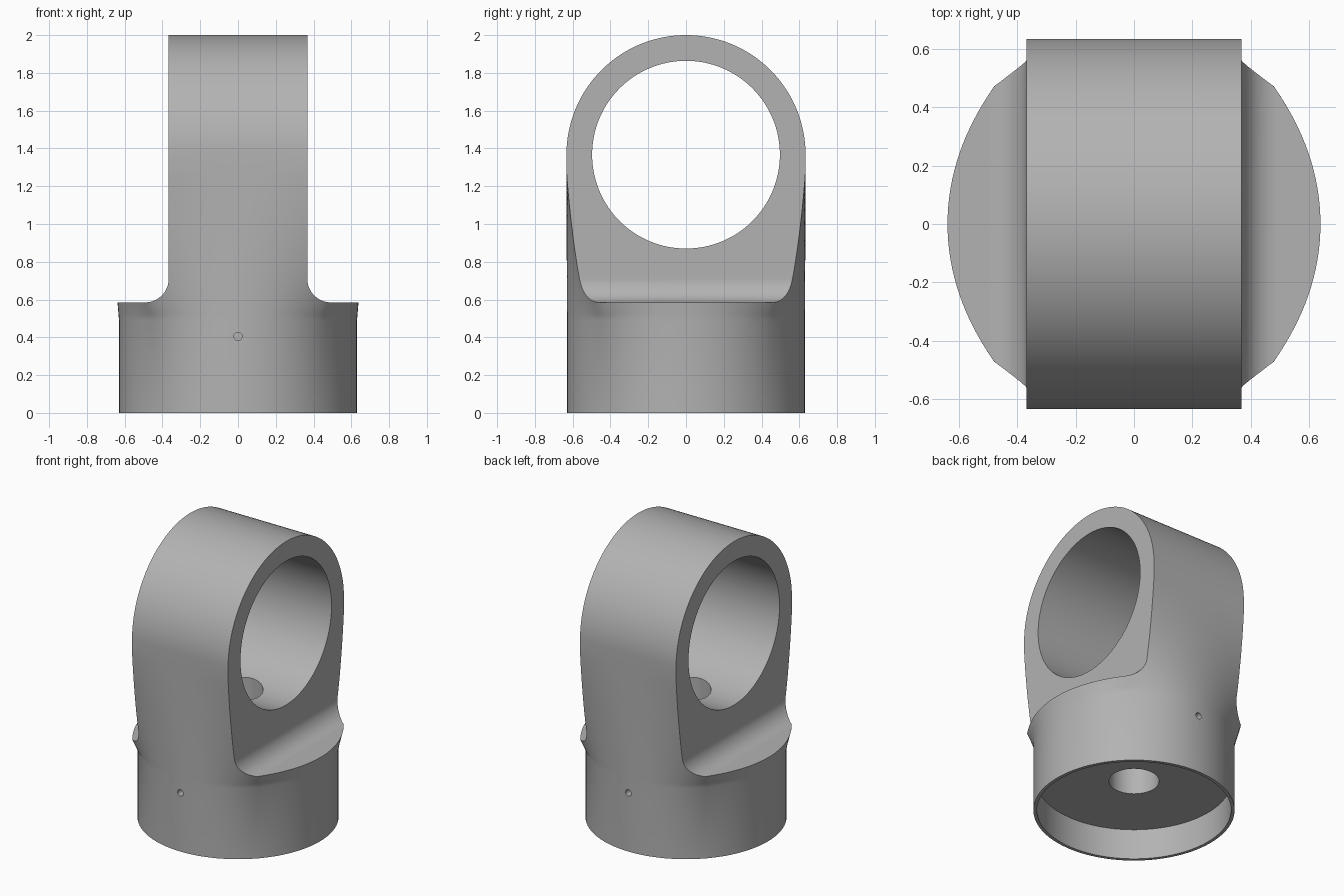
import bpy, bmesh, math
from mathutils import Matrix

cube = bpy.data.objects.get("Cube")
if cube:
    bpy.data.objects.remove(cube, do_unlink=True)

R = 0.63            # base radius
EYE_R = 0.633       # outer radius of the eye
EYE_Z = 1.367       # height of the eye centre
SLAB = 0.367        # half thickness of the eye
LEDGE = 0.585       # height of the shoulders
FILLET = 0.125
SEG = 128

grey = bpy.data.materials.new("plain grey")
grey.use_nodes = True
colour = (0.45, 0.45, 0.45, 1)
grey.diffuse_color = colour
grey.node_tree.nodes["Principled BSDF"].inputs["Base Color"].default_value = colour


def make_object(name, bm):
    bmesh.ops.recalc_face_normals(bm, faces=bm.faces)
    mesh = bpy.data.meshes.new(name)
    bm.to_mesh(mesh)
    bm.free()
    mesh.materials.append(grey)
    obj = bpy.data.objects.new(name, mesh)
    bpy.context.collection.objects.link(obj)
    return obj


def cylinder(name, radius, depth, centre, axis="Z", seg=SEG):
    turn = {"X": Matrix.Rotation(math.pi / 2, 4, "Y"),
            "Y": Matrix.Rotation(math.pi / 2, 4, "X"),
            "Z": Matrix.Identity(4)}[axis]
    bm = bmesh.new()
    bmesh.ops.create_cone(bm, cap_ends=True, segments=seg, radius1=radius,
                          radius2=radius, depth=depth,
                          matrix=Matrix.Translation(centre) @ turn)
    return make_object(name, bm)


def section(bm, z, blend, half_y):
    """One ring, blended from a circle to a rectangle."""
    ring = []
    for i in range(SEG):
        a = 2 * math.pi * i / SEG
        c, s = math.cos(a), math.sin(a)
        k = max(abs(c), abs(s))
        x = (1 - blend) * R * c + blend * 0.69 * c / k
        y = (1 - blend) * R * s + blend * half_y * s / k
        ring.append(bm.verts.new((x, y, z)))
    return ring


# Body: round base, lofted to a block with a rounded top
bm = bmesh.new()
rings = [section(bm, 0, 0, R)]
for i in range(25):
    t = i / 24
    rings.append(section(bm, 0.49 + 0.8 * t, 1 - (1 - t) ** 1.15, EYE_R))
for i in range(49):
    a = math.radians(89.5) * i / 48
    rings.append(section(bm, EYE_Z + EYE_R * math.sin(a), 1, EYE_R * math.cos(a)))
for low, high in zip(rings, rings[1:]):
    for i in range(SEG):
        j = (i + 1) % SEG
        bm.faces.new((low[i], low[j], high[j], high[i]))
bm.faces.new(rings[0])
bm.faces.new(rings[-1])
body = make_object("swivel_eye_body", bm)

# Side cutters: leave flat eye faces with a fillet down to the shoulders
cutters = []
for side in (-1, 1):
    profile = [(1, LEDGE)]
    for i in range(17):
        a = math.pi / 2 * i / 16
        profile.append((SLAB + FILLET * (1 - math.sin(a)),
                        LEDGE + FILLET * (1 - math.cos(a))))
    profile += [(SLAB, 2.2), (1, 2.2)]
    bm = bmesh.new()
    face = bm.faces.new([bm.verts.new((side * x, -1, z)) for x, z in profile])
    out = bmesh.ops.extrude_face_region(bm, geom=[face])
    moved = [v for v in out["geom"] if isinstance(v, bmesh.types.BMVert)]
    bmesh.ops.translate(bm, vec=(0, 2, 0), verts=moved)
    cutters.append(make_object("side_cutter", bm))

# Eye bore, bottom recess, centre hole and the two small screw holes
cutters.append(cylinder("eye_bore_cutter", 0.497, 2, (0, 0, EYE_Z), "X"))
cutters.append(cylinder("recess_cutter", 0.608, 0.42, (0, 0, 0)))
cutters.append(cylinder("centre_hole_cutter", 0.157, 1.0, (0, 0, 0.6), seg=64))
for side in (-1, 1):
    cutters.append(cylinder("screw_hole_cutter", 0.022, 0.12,
                            (0, side * R, 0.405), "Y", 24))

bpy.ops.object.select_all(action="DESELECT")
bpy.context.view_layer.objects.active = body
body.select_set(True)
for cutter in cutters:
    cutter.hide_render = True
    mod = body.modifiers.new("cut", "BOOLEAN")
    mod.operation = "DIFFERENCE"
    mod.solver = "EXACT"
    mod.object = cutter
    bpy.ops.object.modifier_apply(modifier=mod.name)
    bpy.data.objects.remove(cutter, do_unlink=True)

bpy.ops.object.shade_smooth_by_angle(angle=math.radians(30))
